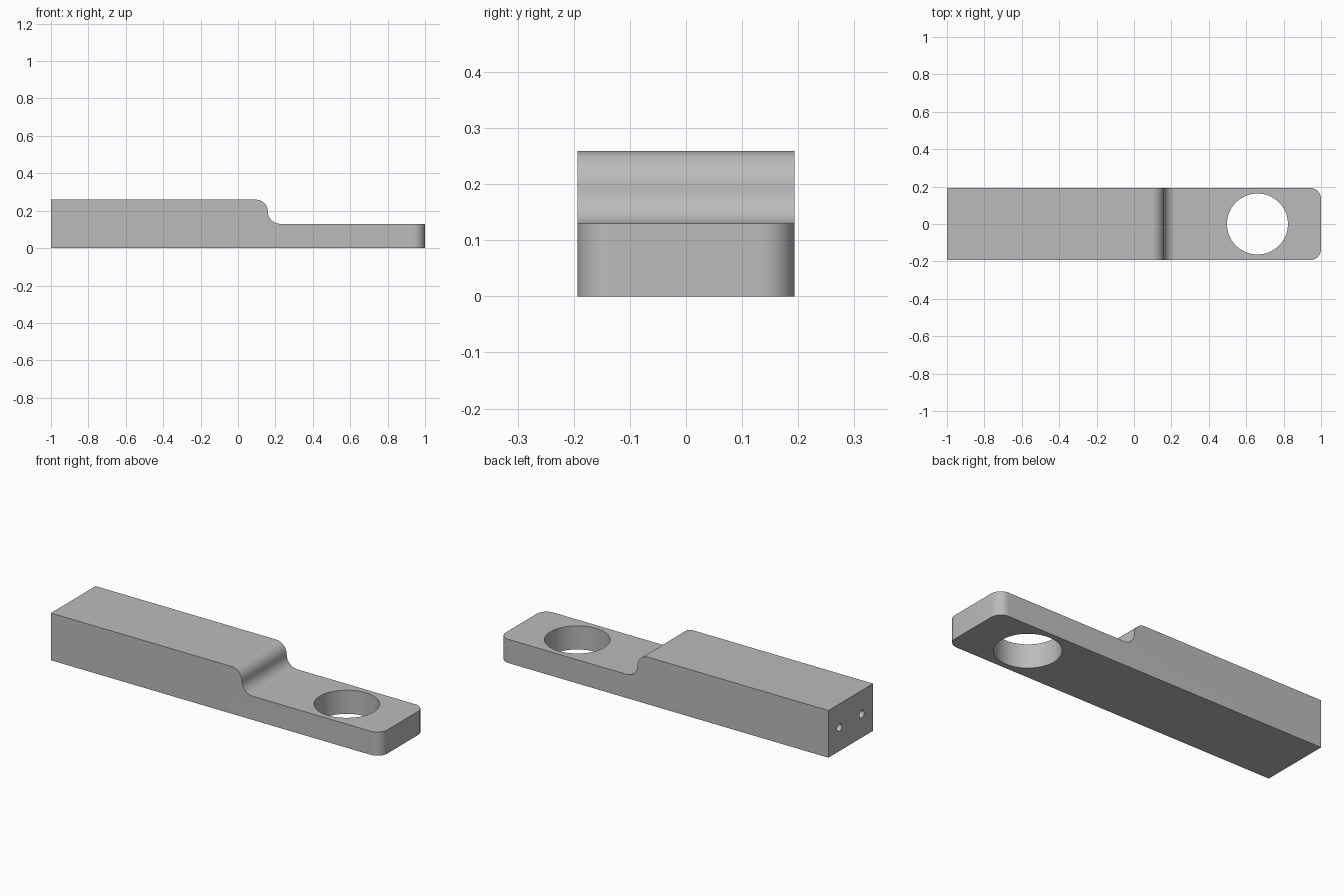
import bpy, bmesh, math
from mathutils import Matrix

if "Cube" in bpy.data.objects:
    bpy.data.objects.remove(bpy.data.objects["Cube"])

W, H, STEP = 0.387, 0.259, 0.13      # width, full height, tongue height
X_STEP, R = 0.16, 0.0645             # shoulder position and fillet radius

grey = bpy.data.materials.new("plain grey")
grey.diffuse_color = (0.5, 0.5, 0.5, 1)
grey.use_nodes = True
grey.node_tree.nodes["Principled BSDF"].inputs["Base Color"].default_value = grey.diffuse_color


def new_object(name, bm):
    bmesh.ops.recalc_face_normals(bm, faces=bm.faces)
    mesh = bpy.data.meshes.new(name)
    bm.to_mesh(mesh)
    bm.free()
    mesh.materials.append(grey)
    ob = bpy.data.objects.new(name, mesh)
    bpy.context.collection.objects.link(ob)
    return ob


def arc(cx, cz, r, a0, a1, n=12):
    angles = [math.radians(a0 + (a1 - a0) * i / n) for i in range(n + 1)]
    return [(cx + r * math.cos(a), cz + r * math.sin(a)) for a in angles]


def cylinder(name, radius, depth, matrix):
    bm = bmesh.new()
    bmesh.ops.create_cone(bm, cap_ends=True, segments=48, radius1=radius,
                          radius2=radius, depth=depth, matrix=matrix)
    return new_object(name, bm)


# Side profile with an S-shaped shoulder, extruded across the width
profile = [(-1, 0), (1, 0), (1, STEP)]
profile += arc(X_STEP + R, STEP + R, R, 270, 180)
profile += arc(X_STEP - R, H - R, R, 0, 90)[1:]
profile += [(-1, H)]
bm = bmesh.new()
face = bm.faces.new([bm.verts.new((x, -W / 2, z)) for x, z in profile])
ext = bmesh.ops.extrude_face_region(bm, geom=[face])
bmesh.ops.translate(bm, vec=(0, W, 0),
                    verts=[v for v in ext["geom"] if isinstance(v, bmesh.types.BMVert)])

# Rounded vertical corners at the tongue end
corners = [e for e in bm.edges if all(v.co.x > 0.99 for v in e.verts)
           and abs(e.verts[0].co.z - e.verts[1].co.z) > 0.1]
bmesh.ops.bevel(bm, geom=corners, offset=0.06, segments=10, profile=0.5,
                affect='EDGES')
bar = new_object("stepped_bar", bm)

# Large through hole in the tongue and two bores in the square end
sideways = Matrix.Rotation(math.radians(90), 4, 'Y')
cutters = [cylinder("eye_cutter", 0.163, 1, Matrix.Translation((0.66, 0, 0)))]
for side in (-1, 1):
    place = Matrix.Translation((-1, side * W / 4, H / 2)) @ sideways
    cutters.append(cylinder("bore_cutter", 0.021, 1.2, place))

bpy.context.view_layer.objects.active = bar
bar.select_set(True)
for cutter in cutters:
    mod = bar.modifiers.new("cut", 'BOOLEAN')
    mod.operation, mod.solver, mod.object = 'DIFFERENCE', 'EXACT', cutter
    bpy.ops.object.modifier_apply(modifier=mod.name)
    bpy.data.objects.remove(cutter)

bpy.ops.object.shade_smooth_by_angle(angle=math.radians(30))
